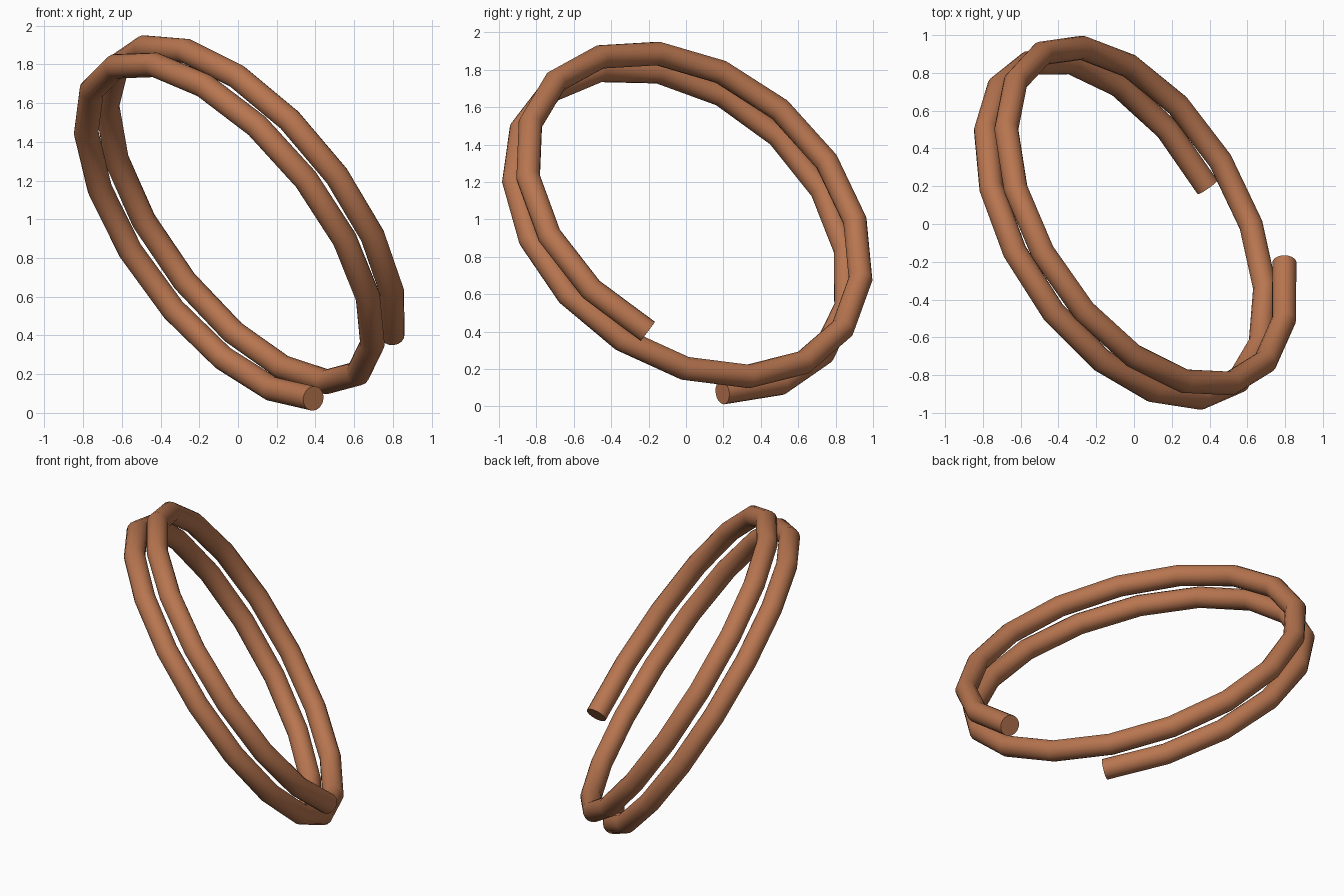
import bpy
import math
from mathutils import Vector

cube = bpy.data.objects.get("Cube")
if cube:
    bpy.data.objects.remove(cube, do_unlink=True)

# Copper colour
copper = bpy.data.materials.new("copper_brown")
copper.use_nodes = True
colour = (0.48, 0.18, 0.08, 1.0)
copper.diffuse_color = colour
copper.node_tree.nodes["Principled BSDF"].inputs["Base Color"].default_value = colour

# Coil frame: start direction, quarter-turn direction and tilted axis
start_dir = Vector((0.495, 0.248, -0.8325)).normalized()
side_dir = Vector((-0.502, 0.864, -0.037))
side_dir = (side_dir - start_dir * side_dir.dot(start_dir)).normalized()
axis = start_dir.cross(side_dir)

SEGMENTS = 32
STEP = math.radians(21.45)
COIL_RADIUS = 1.0145
PITCH = 0.155
WIRE_RADIUS = 0.064
middle = Vector((-0.058, -0.023, 0.962))   # centre after half a turn


def coil_point(k):
    angle = k * STEP
    rise = PITCH * (angle / math.tau - 0.5)
    ring = start_dir * math.cos(angle) + side_dir * math.sin(angle)
    return middle + axis * rise + ring * COIL_RADIUS


# Wire path swept with a round section and closed ends
path = bpy.data.curves.new("wire_coil", "CURVE")
path.dimensions = "3D"
path.bevel_depth = WIRE_RADIUS
path.bevel_resolution = 6
path.use_fill_caps = True
spline = path.splines.new("POLY")
spline.points.add(SEGMENTS)
for k, point in enumerate(spline.points):
    point.co = (*coil_point(k), 1.0)
path.materials.append(copper)

coil = bpy.data.objects.new("wire_coil", path)
bpy.context.collection.objects.link(coil)
bpy.ops.object.select_all(action="DESELECT")
coil.select_set(True)
bpy.context.view_layer.objects.active = coil
bpy.ops.object.convert(target="MESH")
bpy.ops.object.shade_smooth_by_angle(angle=math.radians(40))
